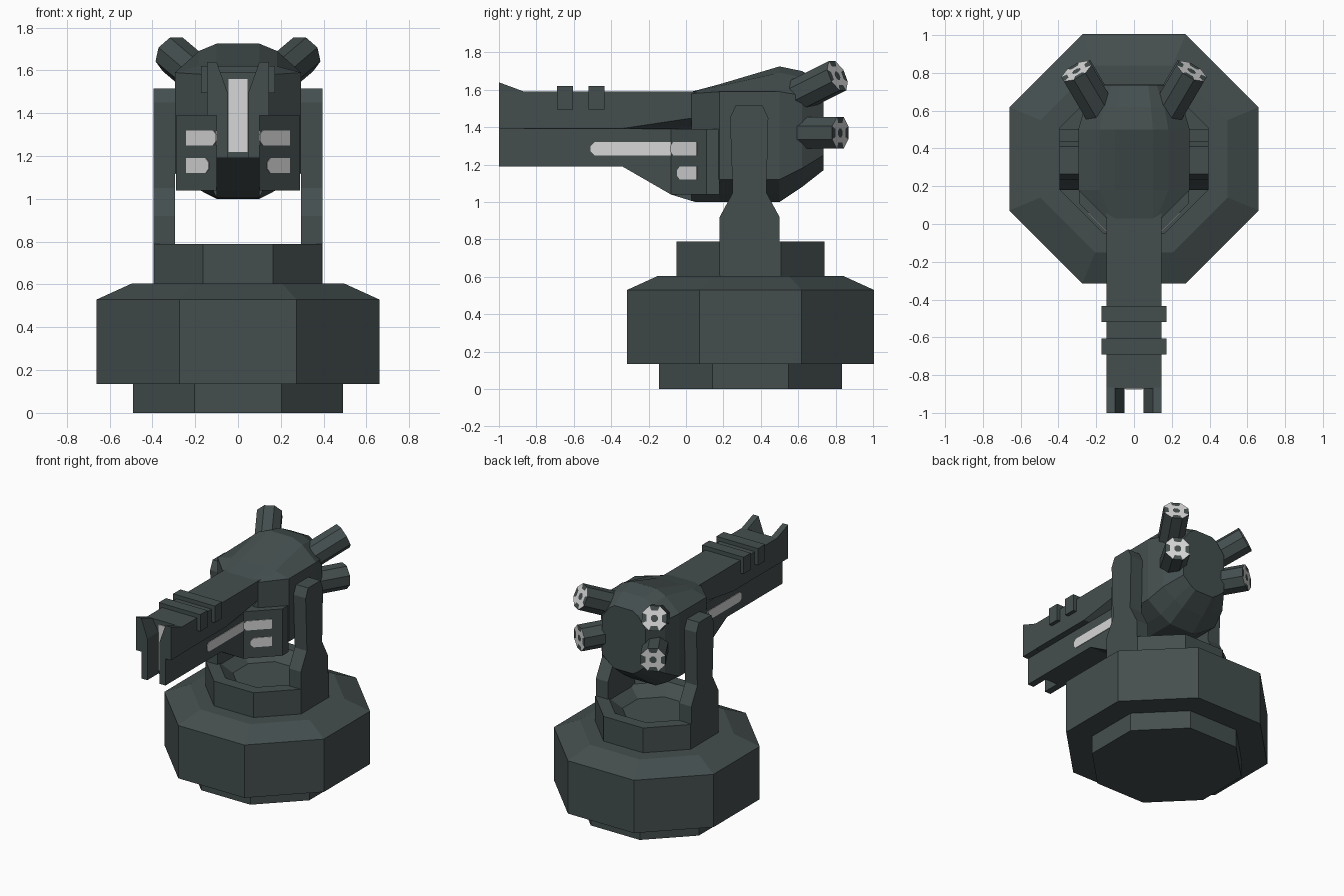
import bpy, bmesh, math
from mathutils import Vector

if "Cube" in bpy.data.objects:
    bpy.data.objects.remove(bpy.data.objects["Cube"])


def material(name, rgb):
    m = bpy.data.materials.new(name)
    m.diffuse_color = (*rgb, 1)
    m.use_nodes = True
    m.node_tree.nodes["Principled BSDF"].inputs["Base Color"].default_value = m.diffuse_color
    return m


GUNMETAL = material("dark_gunmetal", (0.058, 0.076, 0.076))
LIGHT = material("pale_grey", (0.68, 0.68, 0.68))
CY = 0.345  # centre of the base along y


def loft(name, rings, mat=GUNMETAL, pale=None):
    """Skin closed rings of equal length and cap both ends.
    pale(i, k) picks the side faces that use the light colour."""
    bm = bmesh.new()
    vs = [[bm.verts.new(p) for p in r] for r in rings]
    n = len(vs[0])
    for i in range(len(vs) - 1):
        for k in range(n):
            j = (k + 1) % n
            f = bm.faces.new((vs[i][k], vs[i][j], vs[i + 1][j], vs[i + 1][k]))
            if pale and pale(i, k):
                f.material_index = 1
    bm.faces.new(vs[0][::-1])
    bm.faces.new(vs[-1])
    bmesh.ops.recalc_face_normals(bm, faces=bm.faces)
    me = bpy.data.meshes.new(name)
    bm.to_mesh(me)
    bm.free()
    me.materials.append(mat)
    if pale:
        me.materials.append(LIGHT)
    ob = bpy.data.objects.new(name, me)
    bpy.context.collection.objects.link(ob)
    return ob


def octagon(apothem, z):
    r = apothem / math.cos(math.pi / 8)
    angles = [(k + 0.5) * math.pi / 4 for k in range(8)]
    return [(r * math.cos(a), CY + r * math.sin(a), z) for a in angles]


def slab_x(name, x0, x1, yz):
    return loft(name, [[(x, y, z) for y, z in yz] for x in (x0, x1)])


def slab_y(name, y0, y1, xz, mat=GUNMETAL):
    return loft(name, [[(x, y, z) for x, z in xz] for y in (y0, y1)], mat)


def slab_z(name, z0, z1, xy):
    return loft(name, [[(x, y, z) for x, y in xy] for z in (z0, z1)])


def rect(w, z0, z1):
    return [(-w, z0), (w, z0), (w, z1), (-w, z1)]


def both_sides(half):
    """Close a right-hand outline with its mirror image."""
    return half + [(-p[0], *p[1:]) for p in reversed(half)]


# Octagonal base and dished collar
loft("base", [octagon(0.49, 0), octagon(0.49, 0.135), octagon(0.66, 0.135),
              octagon(0.66, 0.53), octagon(0.495, 0.605)])
loft("collar", [octagon(0.395, 0.6), octagon(0.395, 0.79),
                octagon(0.31, 0.79), octagon(0.22, 0.72)])


# Faceted head, lofted from front to back
def head_ring(y, w, top, shoulder, hip, bottom, flat):
    mid = flat + (w - flat) * 0.42
    return both_sides([
        (flat, y, top), (mid, y, top - (top - shoulder) * 0.25),
        (w, y, shoulder), (w, y, hip),
        (mid, y, hip - (hip - bottom) * 0.65), (flat, y, bottom)])


loft("head", [head_ring(0.03, 0.145, 1.59, 1.58, 1.12, 1.005, 0.10),
              head_ring(0.18, 0.295, 1.63, 1.59, 1.12, 1.0, 0.10),
              head_ring(0.50, 0.295, 1.725, 1.59, 1.12, 1.0, 0.10),
              head_ring(0.62, 0.26, 1.70, 1.57, 1.18, 1.08, 0.09),
              head_ring(0.735, 0.18, 1.64, 1.53, 1.25, 1.17, 0.075)])

# Wedge-shaped cheeks under the shoulders
slab_z("cheeks", 1.04, 1.39, both_sides([(0.1, -0.08), (0.29, 0.11), (0.29, 0.18)]))

# Barrel: wide upper half, narrow lower half running into the keel
loft("upper_barrel", [both_sides([(0.145, y, 1.59), (0.145, y, z), (0.1, y, 1.39)])
                      for y, z in ((-0.87, 1.392), (-0.35, 1.392), (0.04, 1.45), (0.16, 1.45))])
slab_x("lower_barrel", -0.1, 0.1, [
    (-0.87, 1.19), (-0.34, 1.19), (-0.08, 1.04), (0.05, 1.0),
    (0.3, 1.0), (0.3, 1.4), (-0.87, 1.4)])
slab_y("muzzle_plate", -0.876, -0.868, rect(0.045, 1.22, 1.56), LIGHT)
for i, y in enumerate((-0.69, -0.52)):
    slab_y(f"barrel_strap_{i + 1}", y, y + 0.085, rect(0.172, 1.495, 1.62))


# Thin pale strip on a vertical wall, front end chamfered
def strip(name, s, p0, p1, z0, z1):
    a, b = Vector((*p0, 0)), Vector((*p1, 0))
    d = (b - a).normalized()
    n = Vector((d.y, -d.x, 0))
    length, c = (b - a).length, 0.02
    outline = [(0, z0 + c), (c, z0), (length, z0), (length, z1), (c, z1), (0, z1 - c)]
    rings = []
    for off in (-0.004, 0.004):
        pts = [a + d * t + n * off for t, _ in outline]
        rings.append([(s * p.x, p.y, z) for p, (_, z) in zip(pts, outline)])
    loft(name, rings, LIGHT)


# Eight-sided rear exhaust with a checked end
def exhaust(name, end, direction, length=0.36, radius=0.092):
    end, d = Vector(end), Vector(direction).normalized()
    u = d.cross(Vector((0, 0, 1))).normalized()
    v = u.cross(d)

    def ring(centre, r):
        angles = [(k + 0.5) * math.pi / 4 for k in range(8)]
        return [centre + u * r * math.cos(a) + v * r * math.sin(a) for a in angles]

    loft(name, [ring(end - d * length, radius), ring(end, radius),
                ring(end, radius * 0.62), ring(end, radius * 0.28)],
         pale=lambda i, k: i == 2 or (i == 1 and k % 2 == 0))


# Parts repeated on the left and right
for side, s in (("left", -1), ("right", 1)):
    # Yoke arm, flush with the collar
    slab_x(f"yoke_arm_{side}", s * 0.295, s * 0.395, [
        (0.18, 0.61), (0.18, 0.92), (0.25, 1.05), (0.235, 1.45), (0.265, 1.515),
        (0.41, 1.515), (0.44, 1.45), (0.43, 1.05), (0.5, 0.92), (0.5, 0.61)])
    # Muzzle prong with its raised tip
    section = [(0.145, 1.59), (0.1, 1.59), (0.05, 1.5), (0.05, 1.19),
               (0.1, 1.19), (0.1, 1.39), (0.145, 1.39)]
    loft(f"muzzle_prong_{side}", [
        [(s * x, y, z + (lift if z > 1.55 else 0)) for x, z in section]
        for y, lift in ((-1.0, 0.05), (-0.865, 0.0))])
    # Pale strips along the barrel and cheek
    strip(f"barrel_strip_{side}", s, (0.1, -0.51), (0.1, -0.08), 1.25, 1.32)
    strip(f"upper_cheek_strip_{side}", s, (0.1, -0.08), (0.24, 0.06), 1.25, 1.32)
    strip(f"lower_cheek_strip_{side}", s, (0.135, -0.045), (0.24, 0.06), 1.12, 1.19)
    # Pair of rear exhausts
    exhaust(f"upper_exhaust_{side}", (s * 0.305, 0.81, 1.675), (s * 0.59, 1, 0.5))
    exhaust(f"lower_exhaust_{side}", (s * 0.305, 0.825, 1.37), (s * 0.59, 1, 0))
